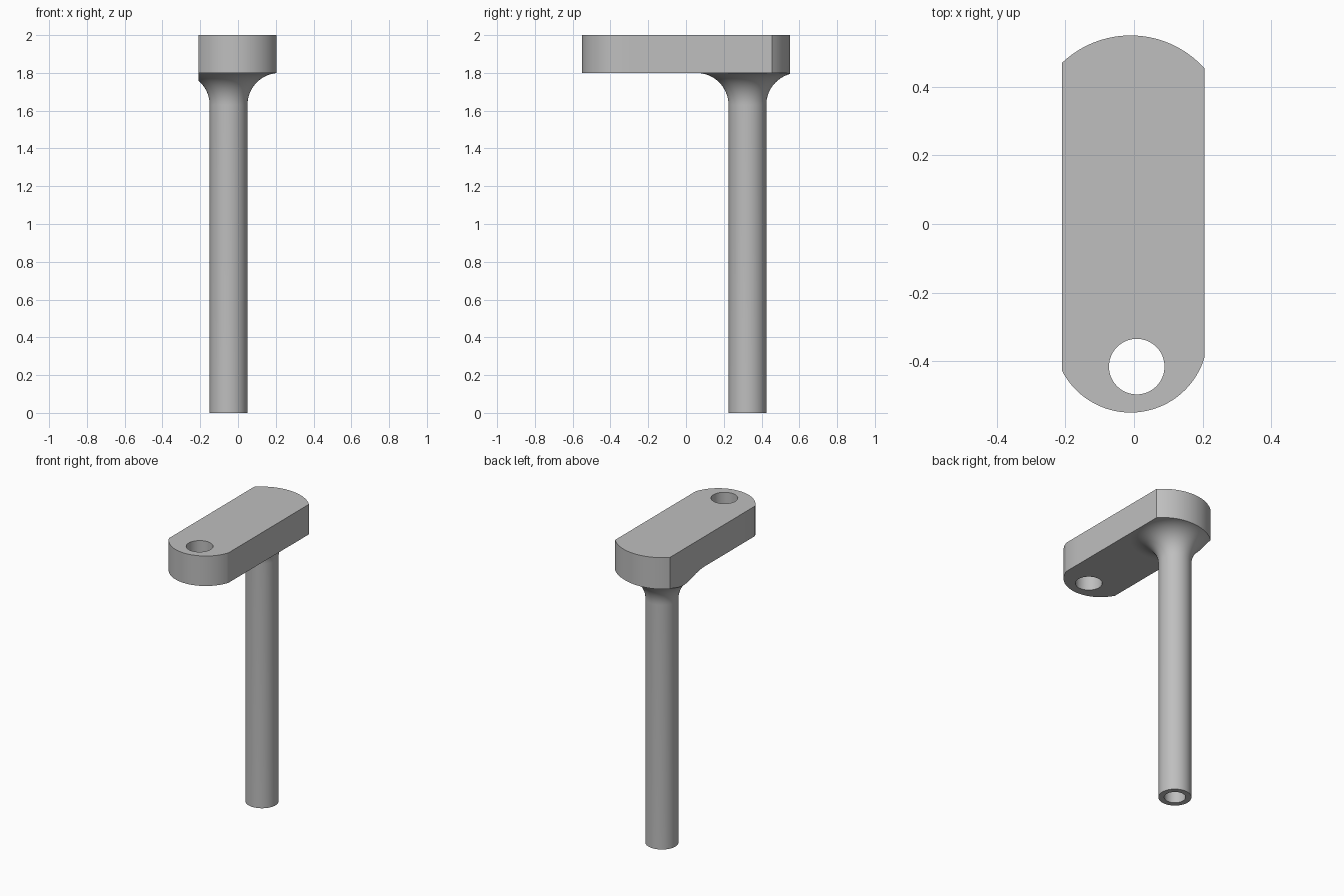
import bpy
import bmesh
import math

cube = bpy.data.objects.get("Cube")
if cube:
    bpy.data.objects.remove(cube, do_unlink=True)

grey = bpy.data.materials.new("plain grey")
grey.use_nodes = True
colour = (0.52, 0.52, 0.52, 1)
grey.diffuse_color = colour
grey.node_tree.nodes["Principled BSDF"].inputs["Base Color"].default_value = colour


def make_object(name, bm):
    bmesh.ops.recalc_face_normals(bm, faces=bm.faces)
    mesh = bpy.data.meshes.new(name)
    bm.to_mesh(mesh)
    bm.free()
    mesh.materials.append(grey)
    obj = bpy.data.objects.new(name, mesh)
    bpy.context.collection.objects.link(obj)
    return obj


def prism(name, outline, low, high):
    bm = bmesh.new()
    face = bm.faces.new([bm.verts.new((x, y, low)) for x, y in outline])
    moved = bmesh.ops.extrude_face_region(bm, geom=[face], use_keep_orig=True)["geom"]
    verts = [v for v in moved if isinstance(v, bmesh.types.BMVert)]
    bmesh.ops.translate(bm, verts=verts, vec=(0, 0, high - low))
    return make_object(name, bm)


def arc(cx, cy, radius, start, end, steps):
    angles = [start + (end - start) * i / steps for i in range(steps + 1)]
    return [(cx + radius * math.cos(a), cy + radius * math.sin(a)) for a in angles]


def revolve(name, profile, x, y, steps):
    bm = bmesh.new()
    verts = [bm.verts.new((r, 0, z)) for r, z in profile]
    edges = [bm.edges.new(pair) for pair in zip(verts, verts[1:])]
    bmesh.ops.spin(bm, geom=verts + edges, cent=(0, 0, 0), axis=(0, 0, 1),
                   angle=math.tau, steps=steps)
    bmesh.ops.remove_doubles(bm, verts=bm.verts, dist=0.0001)
    bmesh.ops.translate(bm, verts=bm.verts, vec=(x, y, 0))
    return make_object(name, bm)


def boolean(obj, cutter, operation):
    mod = obj.modifiers.new(operation.lower(), 'BOOLEAN')
    mod.operation = operation
    mod.solver = 'EXACT'
    mod.object = cutter
    bpy.context.view_layer.objects.active = obj
    bpy.ops.object.modifier_apply(modifier=mod.name)
    bpy.data.objects.remove(cutter, do_unlink=True)


# Hollow post flaring through a fillet into an oversized disc
post_r, fillet, under, top = 0.1, 0.17, 1.8, 2.0
bore_r = 0.065
flare = arc(post_r + fillet, under - fillet, fillet, math.pi, math.pi / 2, 16)
profile = [(0, under), (bore_r, under), (bore_r, 0), (post_r, 0)]
profile += flare + [(1.2, under), (1.2, top), (0, top)]
arm = revolve("arm_with_post", profile, -0.05, 0.325, 96)

# Trim the disc and flare to the rounded arm outline
left, right, mid = 0.205, -0.21, -0.01
back_y, back_r, front_y, front_r = 0.26, 0.29, -0.325, 0.225
b0 = math.acos((left - mid) / back_r)
b1 = math.acos((right - mid) / back_r)
f0 = -math.acos((right - mid) / front_r)
f1 = -math.acos((left - mid) / front_r)
outline = arc(mid, back_y, back_r, b0, b1, 40) + arc(mid, front_y, front_r, f0, f1, 40)
boolean(arm, prism("outline_cutter", outline, -0.5, 2.5), 'INTERSECT')

# Through hole at the front end
hole = arc(0.008, -0.416, 0.081, 0, math.tau, 64)[:-1]
boolean(arm, prism("hole_cutter", hole, 1.5, 2.5), 'DIFFERENCE')

bpy.ops.object.select_all(action='DESELECT')
arm.select_set(True)
bpy.context.view_layer.objects.active = arm
bpy.ops.object.shade_smooth_by_angle(angle=math.radians(30))
